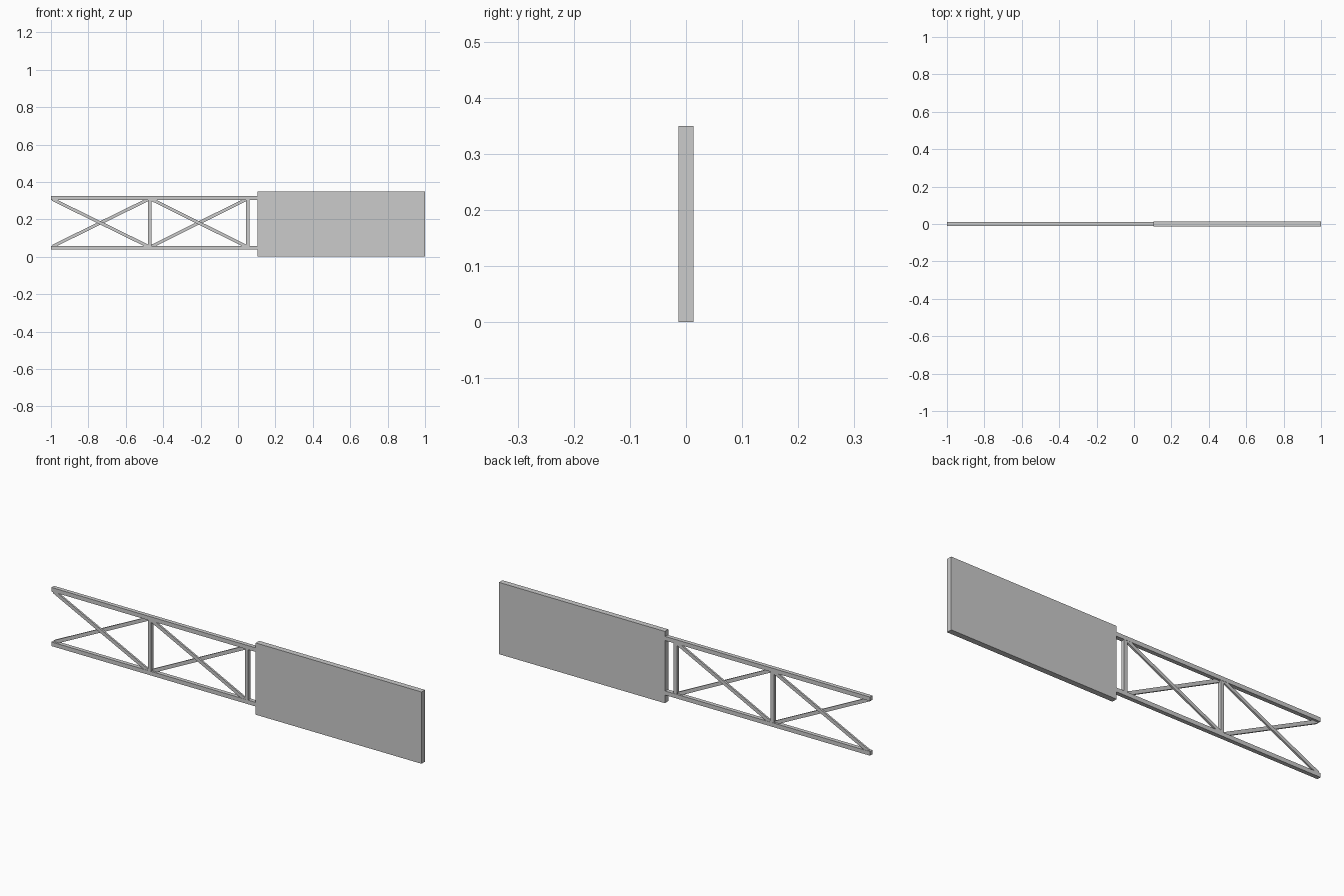
import bpy
import math

if "Cube" in bpy.data.objects:
    bpy.data.objects.remove(bpy.data.objects["Cube"])


def bar(name, start, end, width, y0, y1):
    """Box running between two (x, z) points, spanning y0 to y1 in depth."""
    (xa, za), (xb, zb) = start, end
    bpy.ops.mesh.primitive_cube_add(
        size=1,
        location=((xa + xb) / 2, (y0 + y1) / 2, (za + zb) / 2),
        rotation=(0, -math.atan2(zb - za, xb - xa), 0))
    ob = bpy.context.object
    ob.name = name
    ob.scale = (math.hypot(xb - xa, zb - za), y1 - y0, width)
    return ob


LOW, HIGH = 0.048, 0.314      # chord centre heights
POSTS = (-0.471, 0.052)       # upright centres

# Solid panel
bar("panel", (0.105, 0.175), (1.0, 0.175), 0.35, -0.0135, 0.0135)

# Long horizontal rails, butting into the panel
for name, z in (("lower_rail", LOW), ("upper_rail", HIGH)):
    bar(name, (-1.0, z), (0.11, z), 0.02, -0.01, 0.01)

# Uprights
for i, x in enumerate(POSTS):
    bar(f"upright_{i + 1}", (x, LOW), (x, HIGH), 0.018, -0.009, 0.009)

# Crossed braces: one leans in the front half, the other in the back half
for i, (xa, xb) in enumerate(((-0.99, -0.481), (-0.461, 0.043))):
    bar(f"front_brace_{i + 1}", (xa, HIGH - 0.008), (xb, LOW + 0.008), 0.017, -0.009, 0)
    bar(f"back_brace_{i + 1}", (xa, LOW + 0.008), (xb, HIGH - 0.008), 0.017, 0, 0.009)
